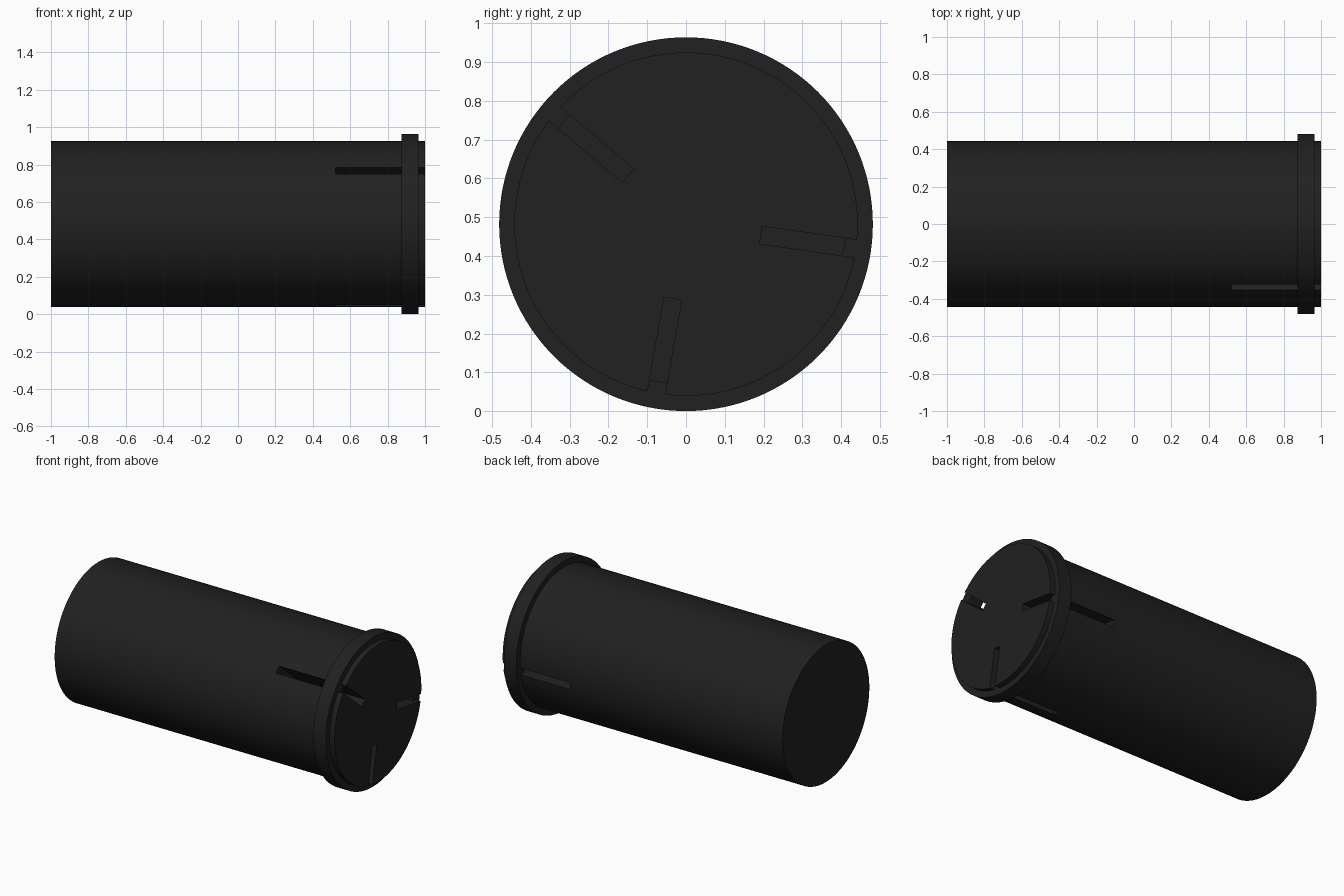
import bpy, bmesh, math
from mathutils import Matrix, Vector

if "Cube" in bpy.data.objects:
    bpy.data.objects.remove(bpy.data.objects["Cube"])

CZ = 0.482                    # height of the long axis
SEGS = 128
SLOT_ANGLES = (-8.2, -100, 140)   # seen from the +x end

mat = bpy.data.materials.new("black")
mat.diffuse_color = (0.015, 0.015, 0.015, 1)
mat.use_nodes = True
mat.node_tree.nodes["Principled BSDF"].inputs["Base Color"].default_value = mat.diffuse_color


def make_object(name, bm):
    bmesh.ops.recalc_face_normals(bm, faces=bm.faces)
    mesh = bpy.data.meshes.new(name)
    bm.to_mesh(mesh)
    bm.free()
    mesh.materials.append(mat)
    ob = bpy.data.objects.new(name, mesh)
    bpy.context.collection.objects.link(ob)
    return ob


def activate(ob):
    bpy.ops.object.select_all(action='DESELECT')
    ob.select_set(True)
    bpy.context.view_layer.objects.active = ob


# Solid cylinder along x
bm = bmesh.new()
bmesh.ops.create_cone(bm, cap_ends=True, segments=SEGS, radius1=0.443, radius2=0.443, depth=2,
                      matrix=Matrix.Translation((0, 0, CZ)) @ Matrix.Rotation(math.pi / 2, 4, 'Y'))
body = make_object("body", bm)

# Three radial slots, open at the +x end and on the side
bm = bmesh.new()
for a in SLOT_ANGLES:
    m = (Matrix.Translation((0.81, 0, CZ)) @ Matrix.Rotation(math.radians(a), 4, 'X')
         @ Matrix.Translation((0, 0.355, 0)) @ Matrix.Diagonal((0.58, 0.32, 0.046, 1)))
    bmesh.ops.create_cube(bm, size=1, matrix=m)
cutter = make_object("slot_cutter", bm)
cutter.hide_render = True

mod = body.modifiers.new("slots", 'BOOLEAN')
mod.operation = 'DIFFERENCE'
mod.solver = 'EXACT'
mod.object = cutter
activate(body)
bpy.ops.object.modifier_apply(modifier=mod.name)
bpy.data.objects.remove(cutter)

# Retaining ring: rectangular section spun around the axis, bridging the slots
bm = bmesh.new()
section = [(0.875, 0.412), (0.965, 0.412), (0.965, 0.482), (0.875, 0.482)]
rings = []
for i in range(SEGS):
    t = 2 * math.pi * i / SEGS
    rings.append([bm.verts.new(Vector((x, r * math.cos(t), CZ + r * math.sin(t))))
                  for x, r in section])
for i in range(SEGS):
    p, q = rings[i], rings[(i + 1) % SEGS]
    for j in range(4):
        k = (j + 1) % 4
        bm.faces.new((p[j], p[k], q[k], q[j]))
ring = make_object("ring", bm)

for ob in (body, ring):
    activate(ob)
    bpy.ops.object.shade_smooth_by_angle()
